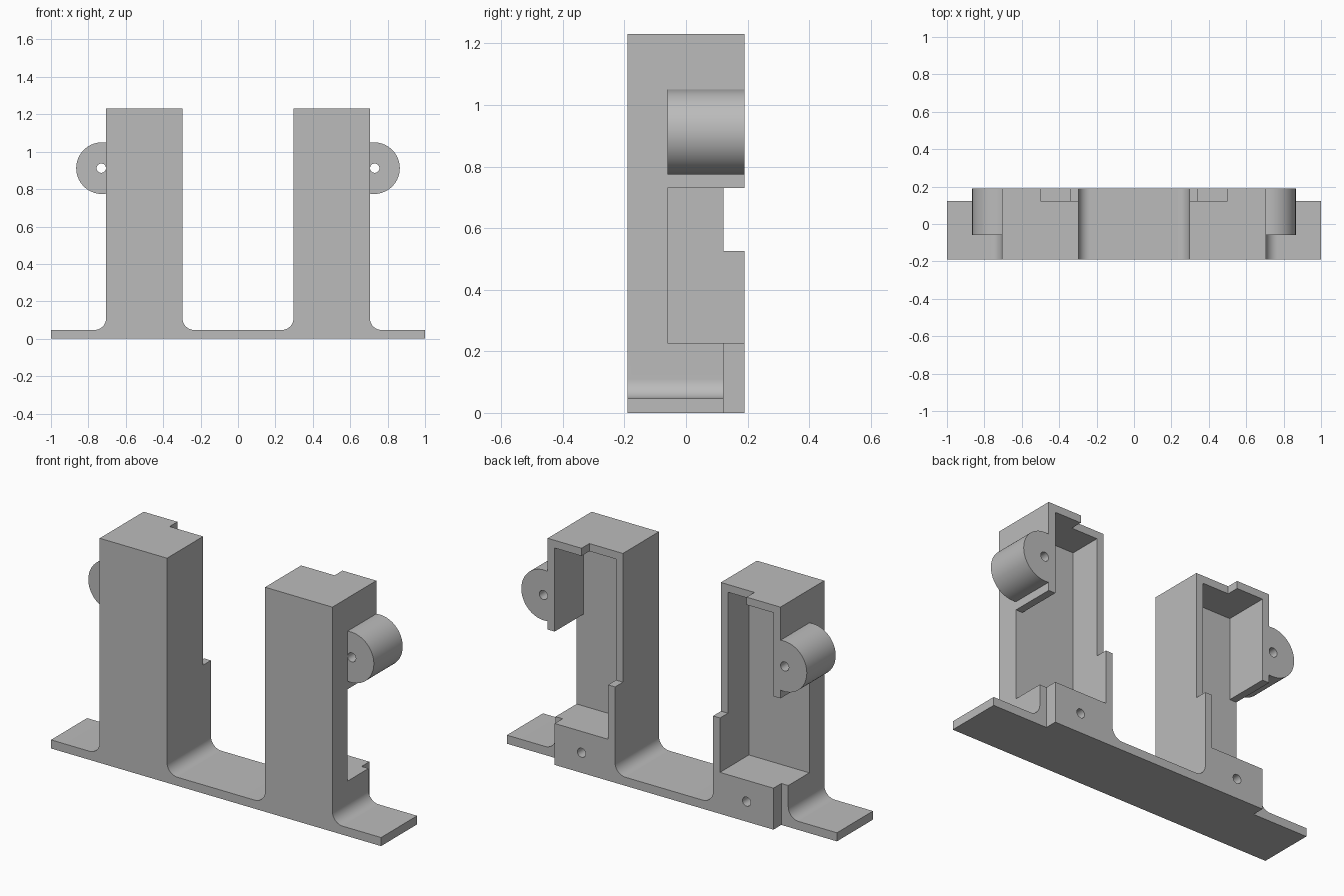
import bpy, bmesh, math
from mathutils import Vector

if "Cube" in bpy.data.objects:
    bpy.data.objects.remove(bpy.data.objects["Cube"])

Y0, Y1 = -0.19, 0.19          # full depth
STEP_Y = 0.122                # recessed rear edge
BASE_Z, TOP_Z = 0.047, 1.23
IN_X, OUT_X = 0.297, 0.705    # tower sides
WALL = 0.042
FLOOR_Z = 0.227               # cavity floor
CAV_Y = -0.06                 # cavity depth
EAR_X, EAR_Z, EAR_R = 0.727, 0.912, 0.138
HOLE_R = 0.025

grey = bpy.data.materials.new("grey plastic")
grey.diffuse_color = (0.5, 0.5, 0.5, 1)
grey.use_nodes = True
grey.node_tree.nodes["Principled BSDF"].inputs["Base Color"].default_value = grey.diffuse_color


def prism(name, pts, y0, y1):
    """Extrude an x-z outline along y."""
    bm = bmesh.new()
    face = bm.faces.new([bm.verts.new((x, y0, z)) for x, z in pts])
    ext = bmesh.ops.extrude_face_region(bm, geom=[face])["geom"]
    verts = [v for v in ext if isinstance(v, bmesh.types.BMVert)]
    bmesh.ops.translate(bm, verts=verts, vec=Vector((0, y1 - y0, 0)))
    bmesh.ops.recalc_face_normals(bm, faces=bm.faces[:])
    mesh = bpy.data.meshes.new(name)
    bm.to_mesh(mesh)
    bm.free()
    mesh.materials.append(grey)
    ob = bpy.data.objects.new(name, mesh)
    bpy.context.collection.objects.link(ob)
    return ob


def arc(cx, cz, r, a0, a1, n):
    angles = [math.radians(a0 + (a1 - a0) * i / n) for i in range(n + 1)]
    return [(cx + r * math.cos(a), cz + r * math.sin(a)) for a in angles]


def rect(s, x0, x1, z0, z1):
    return [(s * x0, z0), (s * x1, z0), (s * x1, z1), (s * x0, z1)]


def combine(target, tool, operation):
    """Apply a boolean and discard the tool object."""
    mod = target.modifiers.new(operation, 'BOOLEAN')
    mod.operation, mod.solver, mod.object = operation, 'EXACT', tool
    bpy.context.view_layer.objects.active = target
    bpy.ops.object.modifier_apply(modifier=mod.name)
    bpy.data.objects.remove(tool, do_unlink=True)


# Base plate and two towers as one filleted outline
R = 0.063
half = arc(IN_X - R, BASE_Z + R, R, 270, 360, 12)
half += [(IN_X, TOP_Z), (OUT_X, TOP_Z)]
half += arc(OUT_X + R, BASE_Z + R, R, 180, 270, 12)
half += [(1, BASE_Z), (1, 0)]
frame = prism("bracket_frame", half + [(-x, z) for x, z in reversed(half)], Y0, Y1)

for s in (1, -1):
    # Round mounting ear on the outer side
    a = math.degrees(math.acos((0.685 - EAR_X) / EAR_R))
    ear = [(s * x, z) for x, z in arc(EAR_X, EAR_Z, EAR_R, -a, a, 48)]
    combine(frame, prism("ear", ear, CAV_Y, Y1), 'UNION')

    cuts = [
        # hollow inside of the tower
        (rect(s, IN_X + WALL, OUT_X - WALL, FLOOR_Z, TOP_Z - WALL), CAV_Y),
        # window in the outer wall
        (rect(s, 0.6, 0.8, FLOOR_Z, 0.73), CAV_Y),
        # rear step of the base flange
        (rect(s, OUT_X - WALL, 1.2, -0.1, 0.4), STEP_Y),
        # rear notch of the inner wall and top
        (rect(s, 0.2, 0.5, 0.525, 1.4), STEP_Y),
        # blind screw hole below the cavity
        (arc(s * 0.5, 0.11, HOLE_R, 0, 345, 23), -0.06),
        # through hole in the ear
        (arc(s * (EAR_X + 0.004), EAR_Z, HOLE_R, 0, 345, 23), -0.1),
    ]
    for pts, y in cuts:
        combine(frame, prism("cutter", pts, y, 0.3), 'DIFFERENCE')

# Smooth the curved surfaces only
bpy.ops.object.select_all(action='DESELECT')
frame.select_set(True)
bpy.context.view_layer.objects.active = frame
bpy.ops.object.shade_smooth_by_angle(angle=math.radians(30))
weighted = frame.modifiers.new("flat_face_normals", 'WEIGHTED_NORMAL')
weighted.keep_sharp = True
